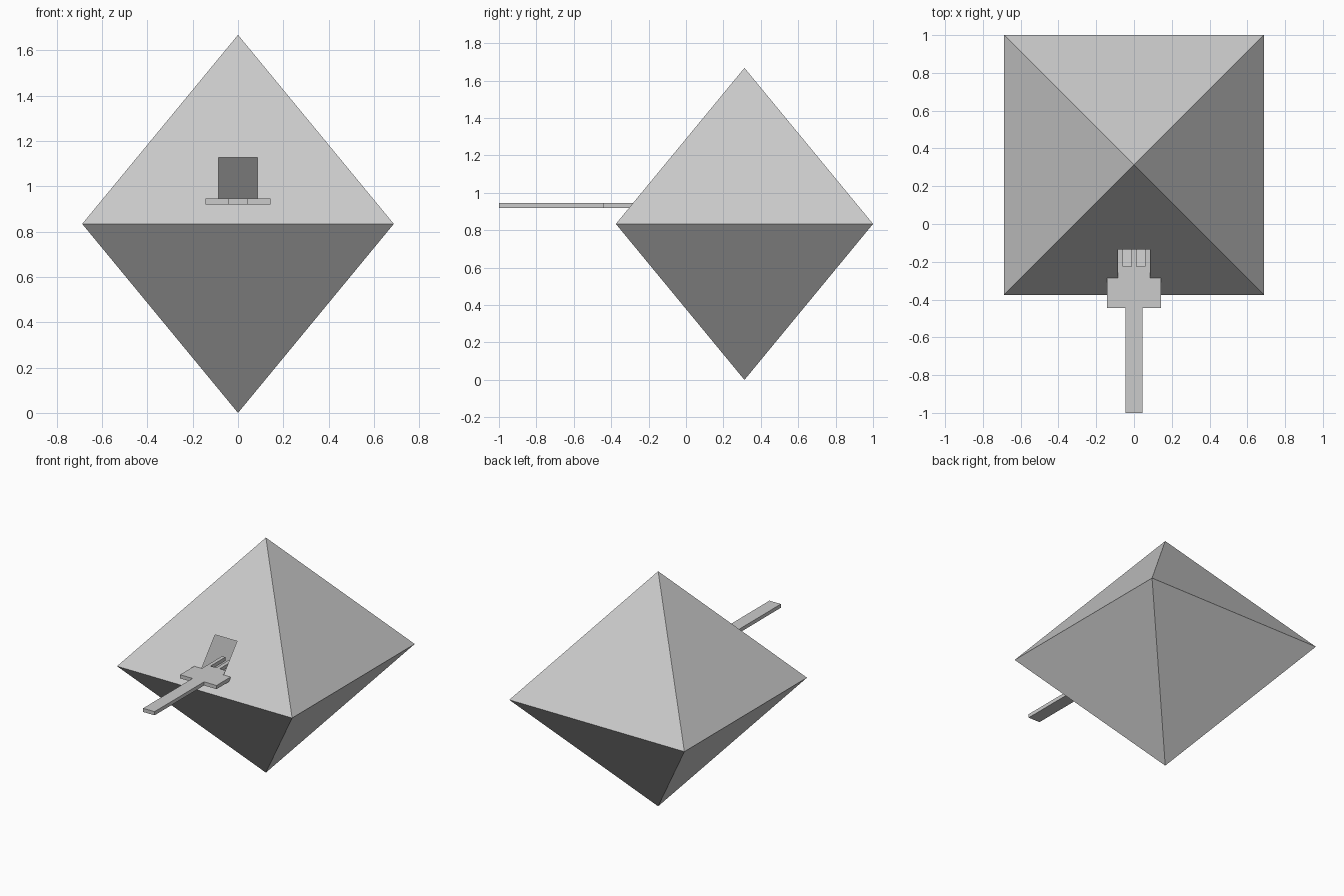
import bpy, bmesh, math
from mathutils import Matrix, Vector

if "Cube" in bpy.data.objects:
    bpy.data.objects.remove(bpy.data.objects["Cube"])

CY, HALF, MID = 0.3125, 0.6875, 0.834


def finish(name, bm):
    mesh = bpy.data.meshes.new(name)
    bm.to_mesh(mesh)
    bm.free()
    ob = bpy.data.objects.new(name, mesh)
    bpy.context.collection.objects.link(ob)
    return ob


# Hollow octahedron shell: square ring joined to two tips
bm = bmesh.new()
ring = [bm.verts.new((sx * HALF, CY + sy * HALF, MID))
        for sx, sy in ((-1, -1), (1, -1), (1, 1), (-1, 1))]
top = bm.verts.new((0, CY, 2 * MID))
bottom = bm.verts.new((0, CY, 0))
for i in range(4):
    a, b = ring[i], ring[(i + 1) % 4]
    bm.faces.new((a, b, top))
    bm.faces.new((b, a, bottom))
bm.normal_update()


# Square slot opened in the upper front face
def front_faces():
    return [f for f in bm.faces if f.normal.y < -0.3 and f.normal.z > 0.3]


for co, no in (((-0.086, 0, 0), (1, 0, 0)), ((0.086, 0, 0), (1, 0, 0)),
               ((0, 0, 0.935), (0, 0, 1)), ((0, 0, 1.126), (0, 0, 1))):
    faces = front_faces()
    geom = set(faces)
    for f in faces:
        geom.update(f.edges)
        geom.update(f.verts)
    bmesh.ops.bisect_plane(bm, geom=list(geom), dist=1e-6, plane_co=co, plane_no=no)
    bm.normal_update()
hole = []
for f in front_faces():
    c = f.calc_center_median()
    if abs(c.x) < 0.08 and 0.935 < c.z < 1.126:
        hole.append(f)
bmesh.ops.delete(bm, geom=hole, context='FACES')
finish("octahedron_shell", bm)

# Flat key: half outline (x, y), mirrored, with three prongs inside the slot
half = [(0.045, -1.0), (0.045, -0.445), (0.143, -0.445), (0.143, -0.287),
        (0.084, -0.287), (0.084, -0.06), (0.058, -0.06), (0.058, -0.225),
        (0.014, -0.225), (0.014, -0.06)]
outline = half + [(-x, y) for x, y in reversed(half)]
bm = bmesh.new()
face = bm.faces.new([bm.verts.new((x, y, 0.92)) for x, y in outline])
new = bmesh.ops.extrude_face_region(bm, geom=[face])["geom"]
bmesh.ops.translate(bm, vec=(0, 0, 0.026),
                    verts=[v for v in new if isinstance(v, bmesh.types.BMVert)])
bmesh.ops.recalc_face_normals(bm, faces=bm.faces[:])
finish("key", bm)
